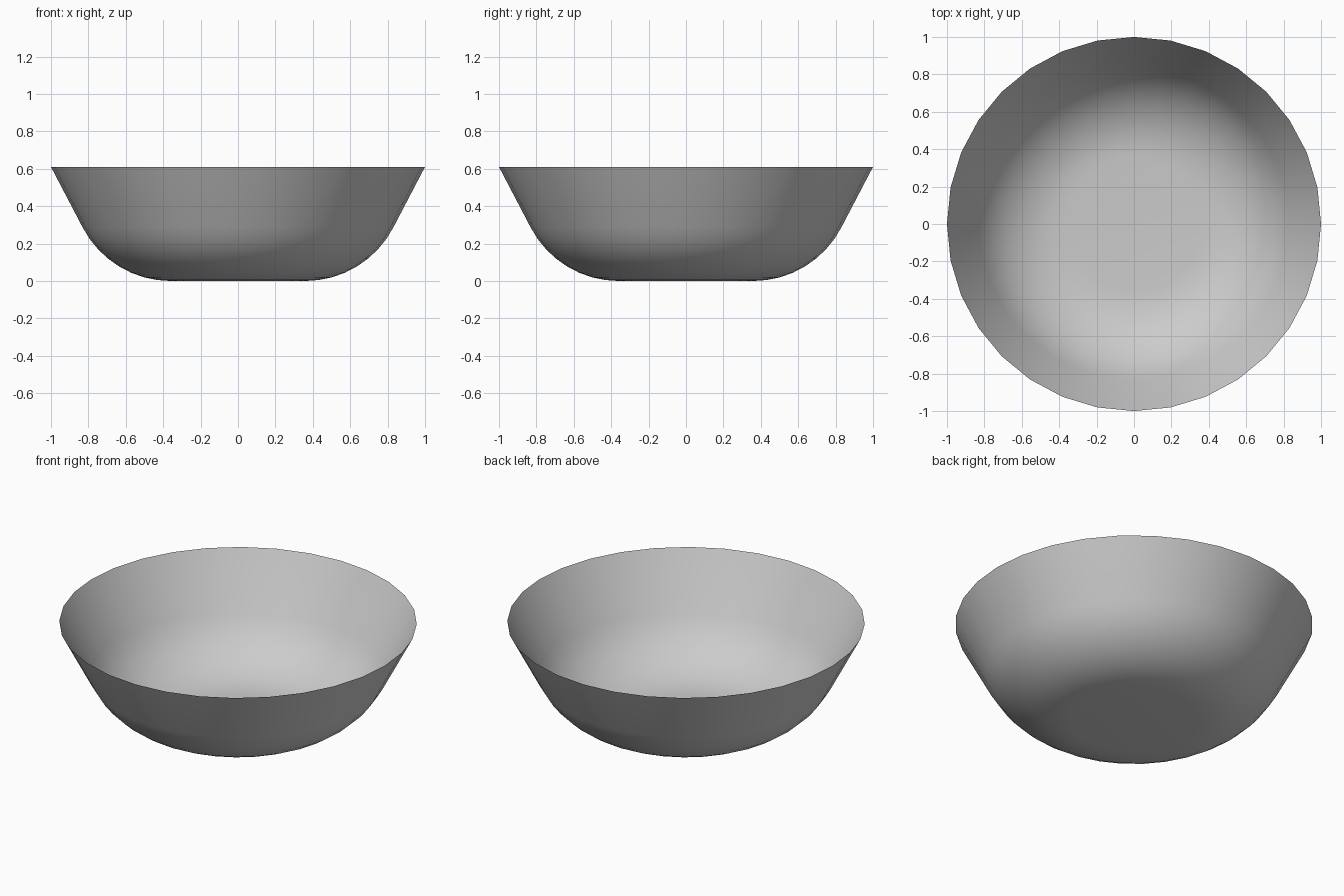
import bpy, bmesh
from math import sin, cos, pi, radians

if "Cube" in bpy.data.objects:
    bpy.data.objects.remove(bpy.data.objects["Cube"])

SIDES = 32
BASE_R, ARC_R, ARC_END = 0.36, 0.53, radians(62.5)
RIM_R, HEIGHT, ARC_STEPS = 1.0, 0.61, 8

# Profile: flat base edge, rounded lower wall, straight flared rim
profile = [(BASE_R + ARC_R * sin(ARC_END * i / ARC_STEPS),
            ARC_R * (1 - cos(ARC_END * i / ARC_STEPS)))
           for i in range(ARC_STEPS + 1)]
profile.append((RIM_R, HEIGHT))

# Bowl: thin open shell made of rings of the profile
bm = bmesh.new()
rings = [[bm.verts.new((r * cos(2 * pi * k / SIDES), r * sin(2 * pi * k / SIDES), z))
          for k in range(SIDES)] for r, z in profile]
bm.faces.new(rings[0][::-1])
for lower, upper in zip(rings, rings[1:]):
    for k in range(SIDES):
        n = (k + 1) % SIDES
        bm.faces.new((lower[k], lower[n], upper[n], upper[k]))
for face in bm.faces:
    face.smooth = True

mesh = bpy.data.meshes.new("bowl")
bm.to_mesh(mesh)
bm.free()
bowl = bpy.data.objects.new("bowl", mesh)
bpy.context.collection.objects.link(bowl)
